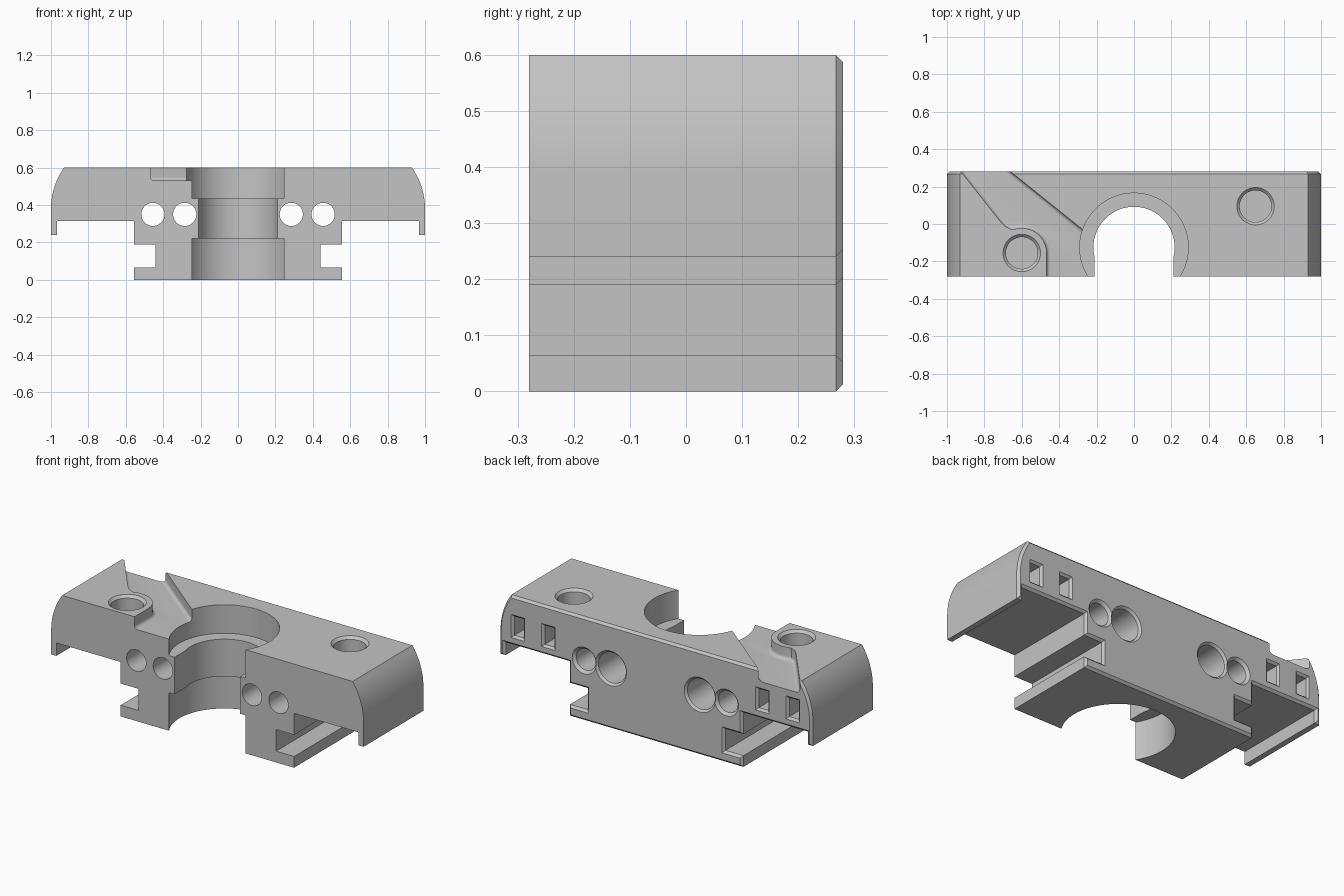
import bpy, bmesh, math
from mathutils import Matrix, Vector

if "Cube" in bpy.data.objects:
    bpy.data.objects.remove(bpy.data.objects["Cube"], do_unlink=True)

HALF_Y, TOP, CHAMFER = 0.28, 0.6, 0.013

grey = bpy.data.materials.new("plain grey")
grey.use_nodes = True
grey.diffuse_color = (0.55, 0.55, 0.55, 1)
grey.node_tree.nodes["Principled BSDF"].inputs["Base Color"].default_value = grey.diffuse_color


def finish(name, bm):
    bmesh.ops.recalc_face_normals(bm, faces=bm.faces[:])
    mesh = bpy.data.meshes.new(name)
    bm.to_mesh(mesh)
    bm.free()
    mesh.materials.append(grey)
    obj = bpy.data.objects.new(name, mesh)
    bpy.context.collection.objects.link(obj)
    return obj


def prism(name, points, shift, bevel=0, segments=1, pick=None):
    """Extrude an outline along shift and bevel the edges that pick accepts."""
    bm = bmesh.new()
    face = bm.faces.new([bm.verts.new(p) for p in points])
    new = bmesh.ops.extrude_face_region(bm, geom=[face])["geom"]
    moved = [v for v in new if isinstance(v, bmesh.types.BMVert)]
    bmesh.ops.translate(bm, verts=moved, vec=shift)
    if bevel:
        edges = [e for e in bm.edges if all(pick(v.co) for v in e.verts)]
        bmesh.ops.bevel(bm, geom=edges, offset=bevel, segments=segments,
                        profile=0.5, affect='EDGES')
    return finish(name, bm)


def turned(name, profile, location, along_y=False, sides=64):
    """Solid of revolution from (radius, height) pairs."""
    bm = bmesh.new()
    rings = []
    for r, h in profile:
        angles = [2 * math.pi * i / sides for i in range(sides)]
        rings.append([bm.verts.new((r * math.cos(a), r * math.sin(a), h)) for a in angles])
    for low, high in zip(rings, rings[1:]):
        for i in range(sides):
            j = (i + 1) % sides
            bm.faces.new((low[i], low[j], high[j], high[i]))
    bm.faces.new(rings[0])
    bm.faces.new(rings[-1])
    if along_y:
        bm.transform(Matrix.Rotation(-math.pi / 2, 4, 'X'))
    bm.transform(Matrix.Translation(location))
    return finish(name, bm)


def box(name, low, high):
    points = [(low[0], low[1], low[2]), (high[0], low[1], low[2]),
              (high[0], high[1], low[2]), (low[0], high[1], low[2])]
    return prism(name, points, (0, 0, high[2] - low[2]))


# Main body: mirrored section with curved ends, lips and side slots
half = [(0.555, 0), (0.555, 0.065), (0.44, 0.065), (0.44, 0.19), (0.555, 0.19),
        (0.555, 0.315), (0.967, 0.315), (0.967, 0.24), (1, 0.24)]
sweep = math.asin(0.22 / 0.38)
half += [(0.62 + 0.38 * math.cos(sweep * i / 12), 0.38 + 0.38 * math.sin(sweep * i / 12))
         for i in range(13)]
section = half + [(-x, z) for x, z in reversed(half)]
body = prism("carriage_block", [(x, -HALF_Y, z) for x, z in section], (0, 2 * HALF_Y, 0),
             CHAMFER, 1, lambda co: co.y > 0)

cutters = []

# Central bore: wide seats above and below a narrow throat
bore = (0, -0.125, 0)
cutters.append(turned("bore_cutter", [(0.29, -0.1), (0.29, 0.22), (0.217, 0.22),
                                      (0.217, 0.435), (0.29, 0.435), (0.29, 0.7)], bore, sides=96))
cutters.append(box("throat_cutter", (-0.21, -0.4, 0.1), (0.21, -0.18, 0.5)))

# Shallow channel across the top, curving round the right-hand hole
boss = Vector((-0.6, -0.155))
floor = 0.53
outline = [(-1.02, 0.4), (-0.715, 0.015), (-0.69, -0.012), (-0.655, -0.03)]
for i in range(13):
    a = math.radians(100 - 100 * i / 12)
    outline.append((boss.x + 0.133 * math.cos(a), boss.y + 0.133 * math.sin(a)))
outline += [(-0.467, -0.4), (-0.1, -0.4), (-0.1, -0.17), (-0.81, 0.4)]
cutters.append(prism("channel_cutter", [(x, y, floor) for x, y in outline], (0, 0, 0.2),
                     0.02, 5, lambda co: co.z < floor + 0.01))

# Blind holes in the top
for x, y in ((boss.x, boss.y), (0.65, 0.095)):
    cutters.append(turned("top_hole_cutter", [(0.085, 0.45), (0.085, 0.585), (0.12, 0.62)],
                          (x, y, 0)))

for side in (-1, 1):
    # Through holes, the inner one counterbored from the back
    cutters.append(turned("inner_hole_cutter", [(0.062, -0.4), (0.062, 0.05), (0.088, 0.05),
                                                (0.088, 0.268), (0.12, 0.3)],
                          (side * 0.285, 0, 0.35), True))
    cutters.append(turned("outer_hole_cutter", [(0.062, -0.4), (0.062, 0.265), (0.097, 0.3)],
                          (side * 0.455, 0, 0.35), True))
    # Square pockets in the back with a chamfered mouth
    for x in (0.685, 0.88):
        bm = bmesh.new()
        rings = []
        for w, h, y in ((0.031, 0.055, 0.18), (0.031, 0.055, 0.268), (0.063, 0.087, 0.3)):
            rings.append([bm.verts.new((side * x + sx * w, y, 0.425 + sz * h))
                          for sx, sz in ((-1, -1), (1, -1), (1, 1), (-1, 1))])
        for low, high in zip(rings, rings[1:]):
            for i in range(4):
                j = (i + 1) % 4
                bm.faces.new((low[i], low[j], high[j], high[i]))
        bm.faces.new(rings[0])
        bm.faces.new(rings[-1])
        cutters.append(finish("pocket_cutter", bm))

# Cut everything and discard the cutters
bpy.context.view_layer.objects.active = body
for cutter in cutters:
    cutter.hide_render = True
    mod = body.modifiers.new("cut", 'BOOLEAN')
    mod.operation, mod.solver, mod.object = 'DIFFERENCE', 'EXACT', cutter
    bpy.ops.object.modifier_apply(modifier=mod.name)
    bpy.data.objects.remove(cutter, do_unlink=True)

bpy.ops.object.select_all(action='DESELECT')
body.select_set(True)
bpy.ops.object.shade_smooth_by_angle(angle=math.radians(30))
